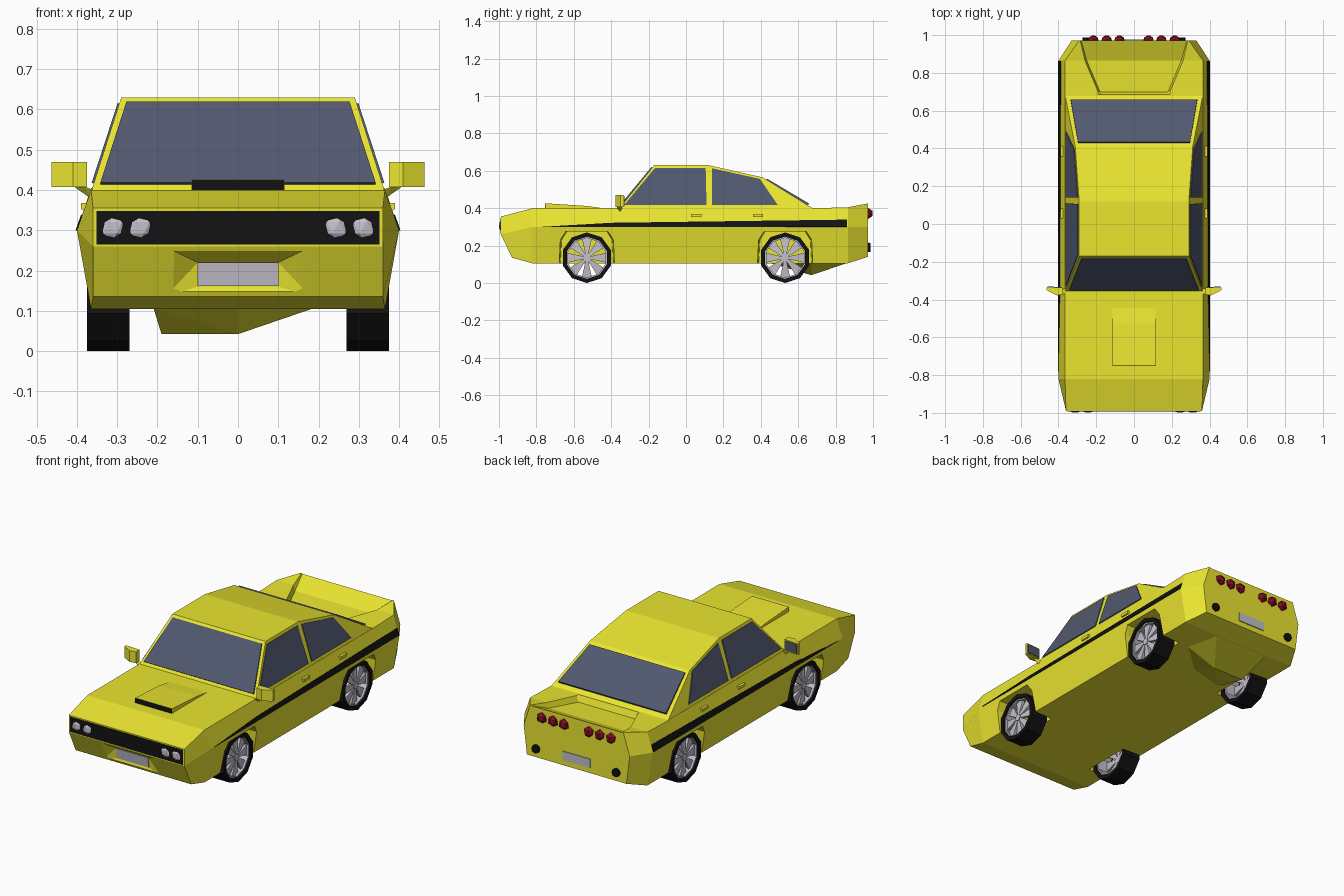
import bpy, bmesh, math
from mathutils import Vector

if "Cube" in bpy.data.objects:
    bpy.data.objects.remove(bpy.data.objects["Cube"])


def material(name, rgb):
    m = bpy.data.materials.new(name)
    m.diffuse_color = (*rgb, 1)
    m.use_nodes = True
    m.node_tree.nodes["Principled BSDF"].inputs["Base Color"].default_value = m.diffuse_color
    return m


YELLOW = material("yellow_paint", (0.83, 0.79, 0.03))
BLACK = material("black_trim", (0.006, 0.006, 0.006))
GLASS = material("tinted_glass", (0.085, 0.10, 0.16))
SILVER = material("silver", (0.55, 0.53, 0.6))
RED = material("red_lens", (0.25, 0.005, 0.02))


def finish(name, bm, mat, mirror=False):
    bmesh.ops.recalc_face_normals(bm, faces=bm.faces)
    me = bpy.data.meshes.new(name)
    bm.to_mesh(me)
    bm.free()
    ob = bpy.data.objects.new(name, me)
    bpy.context.collection.objects.link(ob)
    me.materials.append(mat)
    if mirror:
        ob.modifiers.new("mirror", 'MIRROR')
    return ob


def add_hull(bm, pts):
    vs = [bm.verts.new(p) for p in pts]
    res = bmesh.ops.convex_hull(bm, input=vs)
    junk = {g for g in res["geom_interior"] + res["geom_unused"] if isinstance(g, bmesh.types.BMVert)}
    bmesh.ops.delete(bm, geom=[v for v in junk if v.is_valid], context='VERTS')


def hull(name, pts, mat, mirror=False):
    bm = bmesh.new()
    add_hull(bm, pts)
    bmesh.ops.dissolve_limit(bm, angle_limit=0.01, verts=bm.verts, edges=bm.edges)
    return finish(name, bm, mat, mirror)


def panel(name, pts, offset, mat, mirror=False):
    """Thin plate: an outline thickened both ways along offset."""
    o = Vector(offset)
    return hull(name, [Vector(p) + s * o for p in pts for s in (-1, 1)], mat, mirror)


def box(name, lo, hi, mat, mirror=False):
    return hull(name, [(x, y, z) for x in (lo[0], hi[0]) for y in (lo[1], hi[1])
                       for z in (lo[2], hi[2])], mat, mirror)


def sym(pts):
    return [(s * x, y, z) for x, y, z in pts for s in (-1, 1)]


def cut(ob, cutter):
    mod = ob.modifiers.new("cut", 'BOOLEAN')
    mod.object, mod.operation, mod.solver = cutter, 'DIFFERENCE', 'EXACT'
    bpy.context.view_layer.objects.active = ob
    bpy.ops.object.modifier_apply(modifier=mod.name)
    bpy.data.objects.remove(cutter)


# Main body: half sections (x, z) of sill, bulge, shoulder, boot rim, boot floor
stations = [
    (-0.99, [(.36, .135), (.36, .26), (.36, .355), (.19, .355), (.17, .355)]),
    (-0.82, [(.365, .105), (.40, .30), (.365, .40), (.19, .40), (.17, .40)]),
    (0.685, [(.365, .105), (.40, .30), (.365, .40), (.19, .40), (.17, .40)]),
    (0.70, [(.365, .105), (.40, .30), (.365, .40), (.19, .40), (.18, .365)]),
    (0.865, [(.365, .105), (.40, .30), (.365, .405), (.26, .405), (.25, .375)]),
    (0.972, [(.31, .14), (.33, .30), (.29, .425), (.285, .425), (.28, .422)]),
]
bm = bmesh.new()
rings = []
for y, half in stations:
    right = [(x, y, z) for x, z in half]
    if y < -0.9:
        right[0] = (.36, -.93, .135)
    left = [(-x, yy, z) for x, yy, z in reversed(right)]
    rings.append([bm.verts.new(p) for p in right + left])
for a, b in zip(rings, rings[1:]):
    for i in range(10):
        j = (i + 1) % 10
        bm.faces.new((a[i], a[j], b[j], b[i]))
for r in (rings[0], rings[-1]):
    bm.faces.new((r[0], r[1], r[8], r[9]))
    bm.faces.new(r[1:9])
body = finish("body", bm, YELLOW)

# Wheel wells and front plate recess
WHEELS = (("front", -.53), ("rear", .53))
for _, wy in WHEELS:
    for s in (1, -1):
        prof = [(-.155, .05), (-.145, .23), (-.115, .275), (.115, .275), (.145, .23), (.155, .05)]
        cut(body, hull("well_cutter", [(s * x, wy + y * k, z) for y, z in prof
                                       for x, k in ((.25, .93), (.45, 1.0))], YELLOW))
cut(body, hull("plate_cutter", sym([(.1, -.932, .16), (.1, -.94, .22),
                                    (.18, -1.0, .258), (.18, -.94, .135)]), YELLOW))

# Cabin shell
hull("cabin", sym([(.365, -.36, .395), (.29, -.17, .63), (.29, .12, .63),
                   (.311, .41, .565), (.365, .685, .395)]), YELLOW)


# Windows
def side(y, z):
    return (.365 - (z - .40) * .326, y, z)


panel("windshield", sym([(.342, -.348, .415), (.277, -.181, .617)]), (0, -.004, .003), GLASS)
panel("rear_window", sym([(.335, .655, .42), (.297, .43, .553)]), (0, .003, .005), GLASS)
panel("front_side_window", [side(-.33, .417), side(-.165, .615), side(.105, .615), side(.11, .417)],
      (.004, 0, .001), GLASS, True)
panel("rear_side_window", [side(.14, .417), side(.14, .612), side(.395, .556), side(.49, .417)],
      (.004, 0, .001), GLASS, True)

# Side stripe
panel("side_stripe", [(.400 - (z - .30) * .35, y, z) for y, z in
                      ((-.78, .299), (-.4, .321), (.862, .338), (.862, .30))], (.003, 0, .001), BLACK, True)

# Hood scoop with black mouth
hull("hood_scoop", sym([(.115, -.75, .395), (.115, -.75, .426), (.115, -.53, .412),
                        (.115, -.53, .395), (.115, -.43, .398)]), YELLOW)
box("scoop_mouth", (-.114, -.753, .40), (.114, -.748, .425), BLACK)

# Grille, number plates, exhausts
box("grille", (-.352, -.993, .265), (.352, -.985, .348), BLACK)
panel("front_plate", sym([(.1, -.934, .162), (.1, -.942, .22)]), (0, -.003, 0), SILVER)
box("rear_plate", (-.085, .96, .17), (.085, .977, .22), SILVER)


# Lamps: low-poly domes
def lamp(name, x, y, z, r, depth, mat):
    bm = bmesh.new()
    bmesh.ops.create_icosphere(bm, subdivisions=1, radius=r)
    for v in bm.verts:
        v.co = (v.co.x + x, v.co.y * depth + y, v.co.z + z)
    finish(name, bm, mat, True)


for i, x in enumerate((.243, .311)):
    lamp(f"headlight_{i}", x, -.988, .306, .032, .4, SILVER)
for i, x in enumerate((.077, .145, .215)):
    lamp(f"tail_light_{i}", x, .972, .372, .031, .95, RED)


def circle(r, n, x, cy, cz, start=0.0):
    return [(x, cy + r * math.sin(start + math.tau * i / n), cz + r * math.cos(start + math.tau * i / n))
            for i in range(n)]


hull("exhaust", [(x + .25, y, z + .19) for y in (.955, .987)
                 for _, x, z in circle(.023, 8, 0, 0, 0)], BLACK, True)

# Door handles
for n, y in (("front", .055), ("rear", .385)):
    box(f"{n}_door_handle", (.37, y - .027, .352), (.39, y + .027, .368), YELLOW, True)

# Wing mirrors
hull("mirror_housing", [(x, y, z) for z in (.407, .47) for x, y in
                        ((.375, -.34), (.375, -.372), (.41, -.378), (.463, -.35), (.463, -.335), (.41, -.34))],
     YELLOW, True)
hull("mirror_stalk", [(.36, -.34, .40), (.36, -.37, .40), (.36, -.35, .375),
                      (.385, -.345, .41), (.385, -.37, .41), (.41, -.355, .41)], YELLOW, True)
panel("mirror_glass", [(.382, -.338, .413), (.382, -.338, .464), (.457, -.333, .464), (.457, -.333, .413)],
      (0, .003, 0), GLASS, True)

# Lopsided underbody bulge at the rear
hull("underbody_bulge", [(-.21, .45, .107), (-.19, .67, .042), (0, .67, .042), (.19, .67, .107),
                         (-.2, .93, .13), (.2, .93, .13), (0, .5, .107)], YELLOW)


# Wheels: ten-sided tyres, rim barrel and tapered spokes
def lathe(name, profile, cy, cz, mat):
    bm = bmesh.new()
    loops = [[bm.verts.new(p) for p in circle(r, 10, x, cy, cz)] for r, x in profile]
    for k, a in enumerate(loops):
        b = loops[(k + 1) % len(loops)]
        for i in range(10):
            j = (i + 1) % 10
            bm.faces.new((a[i], a[j], b[j], b[i]))
    finish(name, bm, mat, True)


R = .135
for n, wy in WHEELS:
    lathe(f"{n}_tyre", [(R, .27), (R, .375), (.113, .375), (.113, .27)], wy, R, BLACK)
    lathe(f"{n}_rim", [(.1135, .28), (.1135, .365), (.106, .365), (.106, .28)], wy, R, SILVER)
    bm = bmesh.new()
    for k in range(8):
        a = math.tau * k / 8
        pts = [(x, wy + r * math.sin(a + d), R + r * math.cos(a + d))
               for r, x, w in ((.012, .362, .5), (.108, .352, .25), (.012, .335, .5), (.108, .34, .25))
               for d in (-w, w)]
        add_hull(bm, pts)
    add_hull(bm, circle(.02, 8, .366, wy, R) + circle(.02, 8, .335, wy, R))
    finish(f"{n}_spokes", bm, SILVER, True)
